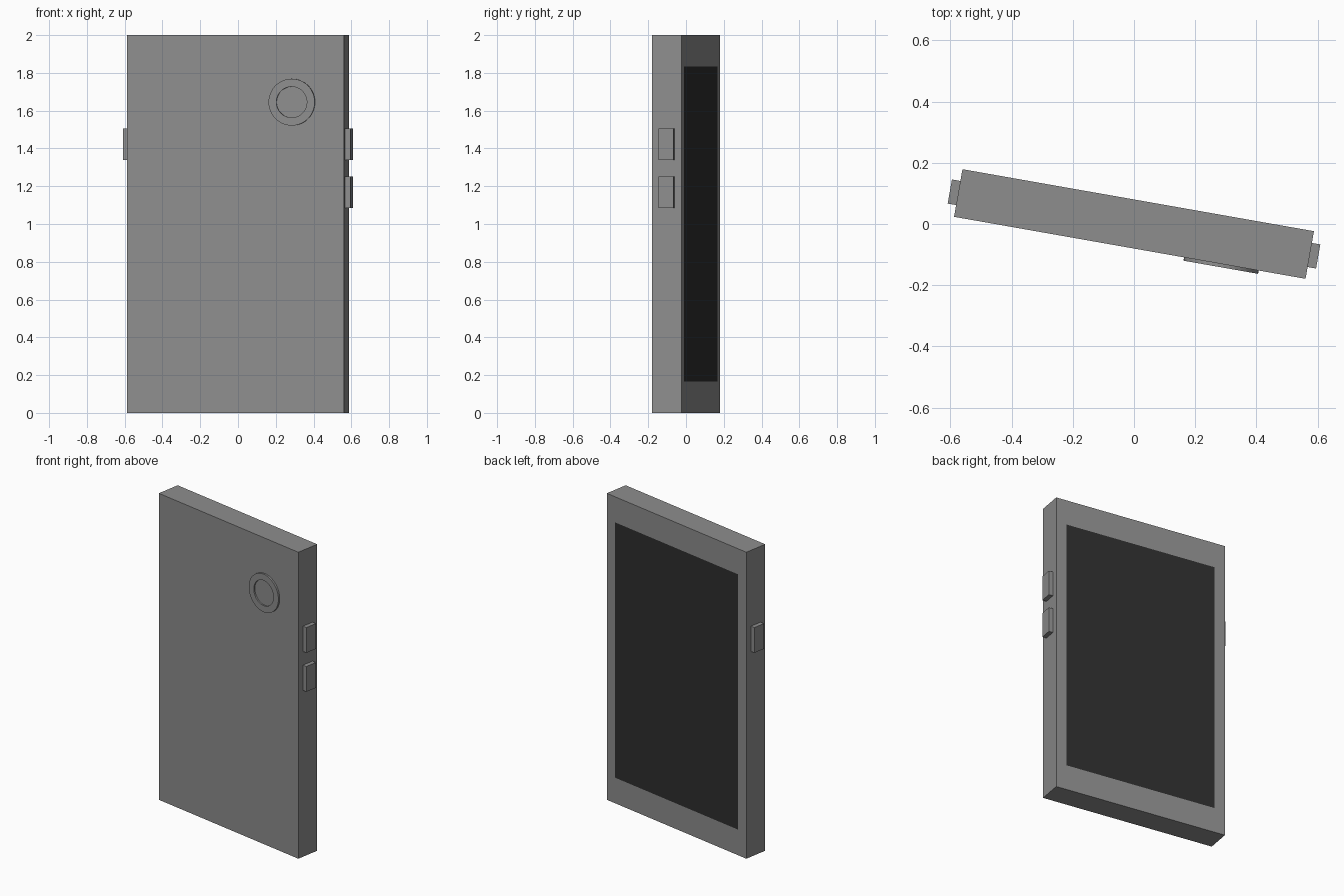
import bpy, bmesh
from math import radians
from mathutils import Matrix

if "Cube" in bpy.data.objects:
    bpy.data.objects.remove(bpy.data.objects["Cube"])

W, D, H = 1.167, 0.158, 2.0
# The whole device stands slightly turned about its vertical axis
TURN = Matrix.Rotation(radians(-10), 4, 'Z')


def material(name, value):
    m = bpy.data.materials.new(name)
    m.use_nodes = True
    m.diffuse_color = (value, value, value, 1)
    m.node_tree.nodes["Principled BSDF"].inputs["Base Color"].default_value = m.diffuse_color
    return m


grey = material("casing_grey", 0.27)
black = material("screen_black", 0.028)


def finish(bm, name, *mats):
    bmesh.ops.recalc_face_normals(bm, faces=bm.faces)
    bm.transform(TURN)
    mesh = bpy.data.meshes.new(name)
    bm.to_mesh(mesh)
    bm.free()
    for m in mats:
        mesh.materials.append(m)
    obj = bpy.data.objects.new(name, mesh)
    bpy.context.collection.objects.link(obj)
    return obj


def box(size, center):
    bm = bmesh.new()
    bmesh.ops.create_cube(bm, size=1, matrix=Matrix.Translation(center) @ Matrix.Diagonal((*size, 1)))
    return bm


# Casing, with the screen inset flush into the back face
bm = box((W, D, H), (0, 0, H / 2))
bm.normal_update()
back = max(bm.faces, key=lambda f: f.normal.y)
bmesh.ops.inset_individual(bm, faces=[back], thickness=0.1)
back.material_index = 1
for v in back.verts:
    v.co.z = 0.167 if v.co.z < H / 2 else H - 0.167
finish(bm, "casing", grey, black)

# Side buttons: two on the left, one on the right
for name, side, z in (("upper_left_button", 1, 1.422),
                      ("lower_left_button", 1, 1.168),
                      ("right_button", -1, 1.422)):
    finish(box((0.056, 0.08, 0.165), (side * W / 2, 0, z)), name, grey)

# Camera ring: a low disc with a round recess
bm = bmesh.new()
place = Matrix.Translation((0.304, -D / 2 - 0.004, 1.645)) @ Matrix.Rotation(radians(90), 4, 'X')
bmesh.ops.create_cone(bm, cap_ends=True, segments=48, radius1=0.124, radius2=0.124,
                      depth=0.014, matrix=place)
bm.normal_update()
front = min((f for f in bm.faces if len(f.verts) > 4), key=lambda f: f.calc_center_median().y)
bmesh.ops.inset_individual(bm, faces=[front], thickness=0.042)
lens = bmesh.ops.extrude_discrete_faces(bm, faces=[front])["faces"][0]
rim = [e for e in bm.edges if e.is_boundary and e not in lens.edges]
bmesh.ops.translate(bm, verts=lens.verts, vec=(0, 0.009, 0))
bmesh.ops.bridge_loops(bm, edges=rim + list(lens.edges))
ring = finish(bm, "camera_ring", grey)
bpy.context.view_layer.objects.active = ring
ring.select_set(True)
bpy.ops.object.shade_smooth_by_angle(angle=radians(30))
